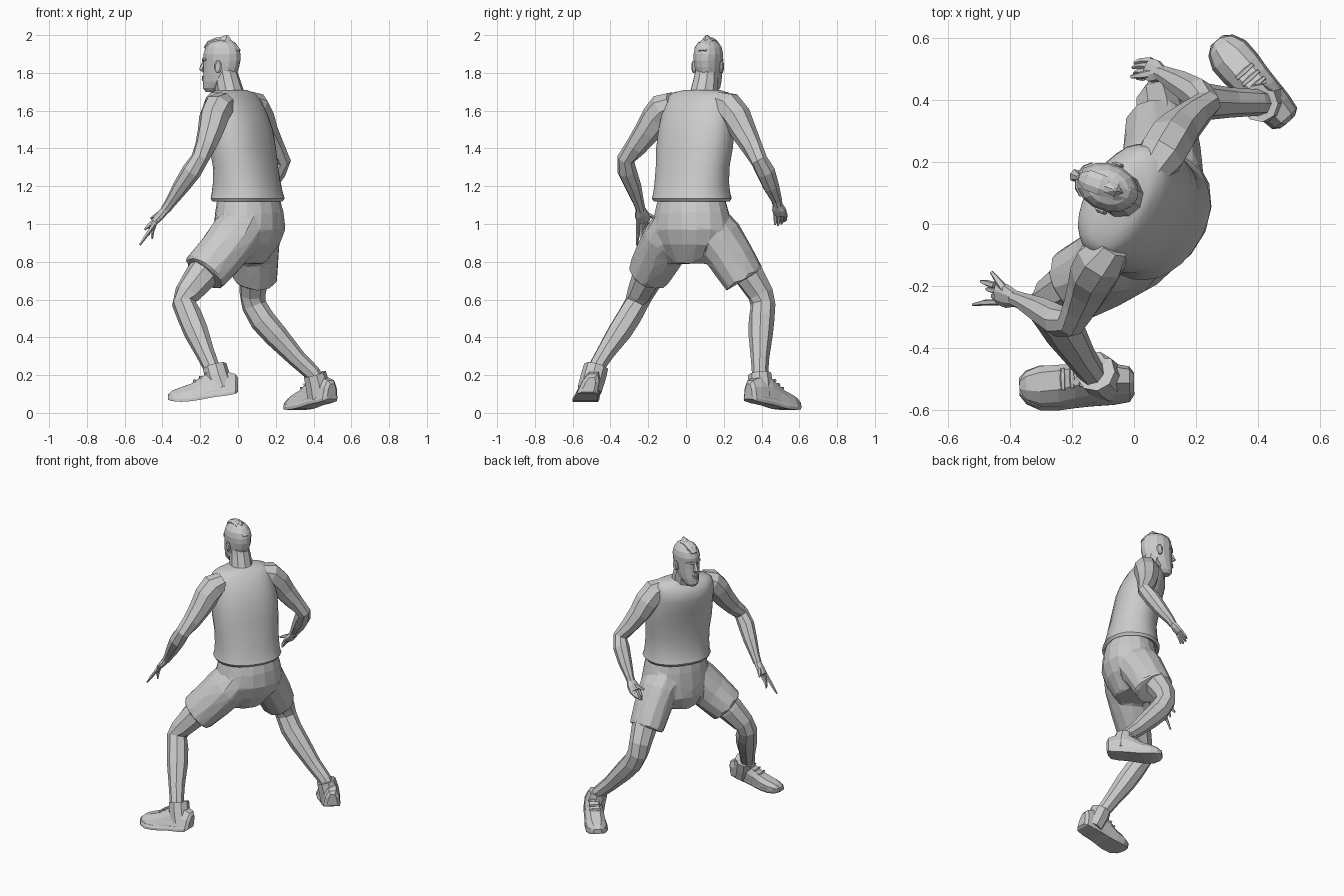
import bpy, bmesh, math, random
from mathutils import Vector as V

random.seed(4)


def skin(name, rings, smooth=None):
    """Bridge a list of equal-length point rings and cap both ends."""
    bm = bmesh.new()
    rows = [[bm.verts.new(p) for p in r] for r in rings]
    n = len(rows[0])
    for r0, r1 in zip(rows, rows[1:]):
        for i in range(n):
            j = (i + 1) % n
            bm.faces.new((r0[i], r0[j], r1[j], r1[i]))
    bm.faces.new(rows[0])
    bm.faces.new(rows[-1])
    bmesh.ops.recalc_face_normals(bm, faces=bm.faces)
    me = bpy.data.meshes.new(name)
    bm.to_mesh(me)
    bm.free()
    ob = bpy.data.objects.new(name, me)
    bpy.context.collection.objects.link(ob)
    if smooth:
        bpy.context.view_layer.objects.active = ob
        ob.select_set(True)
        bpy.ops.object.shade_smooth_by_angle(angle=math.radians(smooth))
        ob.select_set(False)
    return ob


def loft(name, stations, n=8, ref=(0.53, 0.85, 0), axis=None, smooth=None, jitter=0, power=1):
    """Stations are (x, y, z, radius[, second radius]) along a path."""
    pts = [V(s[:3]) for s in stations]
    rings = []
    for i, s in enumerate(stations):
        t = V(axis) if axis else pts[min(i + 1, len(pts) - 1)] - pts[max(i - 1, 0)]
        t.normalize()
        u = V(ref) - t * V(ref).dot(t)
        u.normalize()
        v = t.cross(u)
        ring = []
        for k in range(n):
            a = 2 * math.pi * (k + 0.5) / n
            c, d = math.cos(a), math.sin(a)
            c, d = [math.copysign(abs(q) ** power, q) for q in (c, d)]
            f = 1 + random.uniform(-jitter, jitter)
            ring.append(pts[i] + u * s[3] * c * f + v * s[-1] * d * f)
        rings.append(ring)
    return skin(name, rings, smooth)


UP = (0, 0, 1)

# Tank top with rolled hem
loft("tank_top", [
    (.05, .03, 1.13, .185, .155), (.05, .03, 1.118, .205, .168), (.05, .03, 1.135, .216, .18),
    (.05, .03, 1.16, .21, .172), (.046, .03, 1.22, .205, .16), (.04, .035, 1.3, .205, .15),
    (.026, .045, 1.4, .215, .148), (.01, .055, 1.5, .215, .148), (-.012, .065, 1.58, .207, .143),
    (-.026, .072, 1.64, .2, .125), (-.03, .075, 1.675, .19, .1), (-.03, .078, 1.695, .165, .08),
    (-.035, .085, 1.71, .1, .066)], n=28, axis=UP, smooth=40, jitter=.008, power=.9)

# Shorts: seat and two legs fused into one faceted garment
shorts = [
    loft("shorts", [
        (.055, .03, 1.15, .185, .155), (.06, .03, 1.06, .207, .172), (.06, .03, .97, .225, .178),
        (.045, .035, .89, .2, .165), (.03, .03, .79, .11, .11)], n=16, axis=UP),
    loft("shorts_leg_front", [
        (.04, -.05, 1.03, .1, .13), (-.02, -.095, .93, .128, .143), (-.09, -.14, .84, .128, .133),
        (-.182, -.193, .738, .118, .128)], n=12),
    loft("shorts_leg_back", [
        (.085, .1, 1.03, .1, .13), (.09, .17, .93, .123, .143), (.09, .24, .82, .12, .132),
        (.09, .31, .705, .11, .125)], n=12)]
for ob in shorts:
    ob.select_set(True)
bpy.context.view_layer.objects.active = shorts[0]
bpy.ops.object.join()
shorts[0].select_set(False)
m = shorts[0].modifiers.new("fuse", 'REMESH')
m.mode, m.voxel_size, m.use_smooth_shade = 'VOXEL', .012, False
m = shorts[0].modifiers.new("soften", 'SMOOTH')
m.factor, m.iterations = .5, 6
m = shorts[0].modifiers.new("facets", 'DECIMATE')
m.ratio = .025

# Legs
loft("leg_front", [
    (-.1, -.15, .85, .09), (-.2, -.2, .72, .085), (-.268, -.243, .63, .07), (-.287, -.262, .58, .064),
    (-.255, -.3, .51, .067), (-.222, -.35, .43, .066), (-.175, -.425, .32, .051),
    (-.14, -.475, .24, .044), (-.12, -.5, .18, .044)])
loft("leg_back", [
    (.085, .26, .83, .09), (.085, .34, .72, .08), (.077, .395, .63, .07), (.085, .408, .57, .066),
    (.13, .4, .49, .068), (.2, .395, .41, .064), (.31, .392, .29, .049),
    (.395, .392, .21, .043), (.43, .39, .15, .043)])


# Sneakers: upper, sole and ankle collar
def sneaker(tag, heel, toe, up, collar):
    heel, toe, up = V(heel), V(toe), V(up).normalized()
    side = (toe - heel).cross(V(UP)).normalized()
    upper = [(-.9, 0), (-1, .25), (-.88, .65), (-.45, 1), (.45, 1), (.88, .65), (1, .25), (.9, 0)]
    slab = [(-1, 0), (-1.06, .5), (-1, 1), (1, 1), (1.06, .5), (1, 0)]
    # Along, half width, height, toe and heel spring
    prof = [(0, .03, .08, .012), (.04, .05, .11, .003), (.18, .057, .135, 0), (.38, .06, .145, 0),
            (.52, .063, .125, -.004), (.66, .068, .098, -.006), (.82, .068, .08, -.002),
            (.94, .05, .058, .008), (1, .024, .03, .018)]

    def sections(shape, height):
        return [[heel.lerp(toe, t) + side * w * a + up * ((height or h) * b + lift)
                 for a, b in shape] for t, w, h, lift in prof]
    skin("sneaker_upper_" + tag, sections(upper, None))
    skin("sneaker_sole_" + tag, sections(slab, .03))
    loft("sneaker_collar_" + tag, collar, n=9)
    # Laces across the instep
    for t, h in ((.46, .135), (.54, .118), (.62, .102)):
        p = heel.lerp(toe, t) + up * h
        loft("lace_" + tag, [(*(p - side * .035), .007), (*p, .01), (*(p + side * .035), .007)],
             n=5, ref=UP)


sneaker("front", (0, -.525, .1), (-.37, -.535, .052), (0, .3, .95),
        [(-.085, -.51, .12, .066), (-.11, -.49, .19, .068), (-.125, -.475, .245, .066),
         (-.123, -.478, .235, .048)])
sneaker("back", (.495, .33, .062), (.265, .592, .008), (.05, 0, 1),
        [(.43, .4, .08, .066), (.42, .395, .15, .066), (.405, .39, .205, .062),
         (.408, .39, .195, .046)])

# Arms
loft("arm_front", [
    (-.07, -.065, 1.645, .06), (-.105, -.115, 1.615, .083), (-.128, -.16, 1.56, .08),
    (-.145, -.205, 1.49, .07), (-.172, -.265, 1.41, .057), (-.203, -.318, 1.345, .047),
    (-.245, -.312, 1.28, .052), (-.3, -.28, 1.2, .044), (-.36, -.25, 1.11, .029),
    (-.385, -.24, 1.075, .026)])
loft("arm_back", [
    (.05, .165, 1.645, .06), (.085, .22, 1.625, .08), (.115, .268, 1.565, .079),
    (.145, .305, 1.49, .069), (.19, .348, 1.41, .056), (.235, .388, 1.335, .046),
    (.205, .42, 1.28, .052), (.155, .45, 1.2, .044), (.1, .48, 1.125, .029), (.085, .485, 1.1, .026)])


# Hands: palm with curled fingers
def hand(tag, wrist, knuckle, spread, tips, thumb):
    w, k, s = V(wrist), V(knuckle), V(spread)
    loft("palm_" + tag, [(*w, .026, .022), (*w.lerp(k, .5), .04, .022), (*k, .038, .018)],
         n=8, ref=spread)
    for i, tip in enumerate(tips):
        base = k + s * (i - 1.5) * .02
        tip = V(tip)
        mid = base.lerp(tip, .5) + (k - w).normalized() * .012
        loft(f"finger_{tag}_{i}", [(*base, .012), (*mid, .01), (*tip, .005)], n=5, ref=spread)
    base, tip = w.lerp(k, .3), V(thumb)
    loft("thumb_" + tag, [(*base, .016), (*base.lerp(tip, .55), .013), (*tip, .006)], n=5, ref=UP)


hand("front", (-.38, -.242, 1.08), (-.44, -.225, 1.015), (-.3, .9, 0),
     [(-.52, -.26, .888), (-.455, -.235, .92), (-.475, -.21, .94), (-.495, -.185, .97)],
     (-.46, -.155, 1.03))
hand("back", (.088, .485, 1.105), (.045, .5, 1.05), (.4, .9, 0),
     [(.01, .47, .995), (0, .485, .99), (-.005, .505, 1.0), (.0, .52, 1.015)],
     (-.01, .475, 1.06))

# Head, in its own facing frame
C = V((-.09, .12, 0))
F = V((-.94, .34, 0)).normalized()
S = V((.34, .94, 0)).normalized()


def at(f, s, z):
    return tuple(C + F * f + S * s + V((0, 0, z)))


loft("head", [(*at((f - b) / 2, 0, z), w, (f + b) / 2) for z, f, b, w in [
    (1.7, .085, -.02, .026), (1.72, .1, .01, .045), (1.755, .1, .06, .06), (1.79, .098, .085, .067),
    (1.83, .096, .1, .072), (1.865, .096, .108, .075), (1.9, .097, .108, .077),
    (1.935, .085, .098, .07), (1.96, .062, .075, .054), (1.975, .025, .035, .026)]],
    n=14, ref=S, axis=UP)
loft("neck", [(-.03, .085, 1.64, .085), (-.045, .095, 1.7, .074), (-.058, .105, 1.76, .068),
              (-.07, .11, 1.82, .06)], n=10)
loft("nose", [(*at(.09, 0, 1.868), .01), (*at(.1, 0, 1.84), .015), (*at(.108, 0, 1.818), .022, .016),
              (*at(.096, 0, 1.803), .014, .008)], n=6, ref=S, axis=UP)
for z, r in ((1.778, .022), (1.766, .019)):
    loft("lip", [(*at(.094, -r, z), .004), (*at(.1, 0, z), .009), (*at(.094, r, z), .004)], n=6, ref=UP)
for k in (-1, 1):
    loft("brow", [(*at(.094, .012 * k, 1.866), .009), (*at(.086, .035 * k, 1.874), .009),
                  (*at(.066, .056 * k, 1.868), .005)], n=5, ref=UP)
    loft("ear", [(*at(-.005, .066 * k, 1.828), .028, .017), (*at(-.012, .08 * k, 1.832), .036, .022),
                 (*at(-.014, .087 * k, 1.834), .026, .014)], n=8, ref=UP, axis=tuple(S))

# Hair crest: broad ridge with a raised peak
loft("hair_crest", [(*at(f, 0, z), w, h) for f, z, w, h in [
    (.085, 1.93, .02, .012), (.06, 1.955, .036, .018), (.02, 1.968, .036, .022),
    (-.03, 1.962, .034, .024), (-.07, 1.945, .034, .016), (-.1, 1.915, .022, .01)]], n=8, ref=S)
loft("hair_peak", [(*at(-.01, 0, 1.965), .034, .05), (*at(-.02, 0, 1.985), .02, .032),
                   (*at(-.03, 0, 2.0), .004, .008)], n=6, ref=S, axis=UP)
